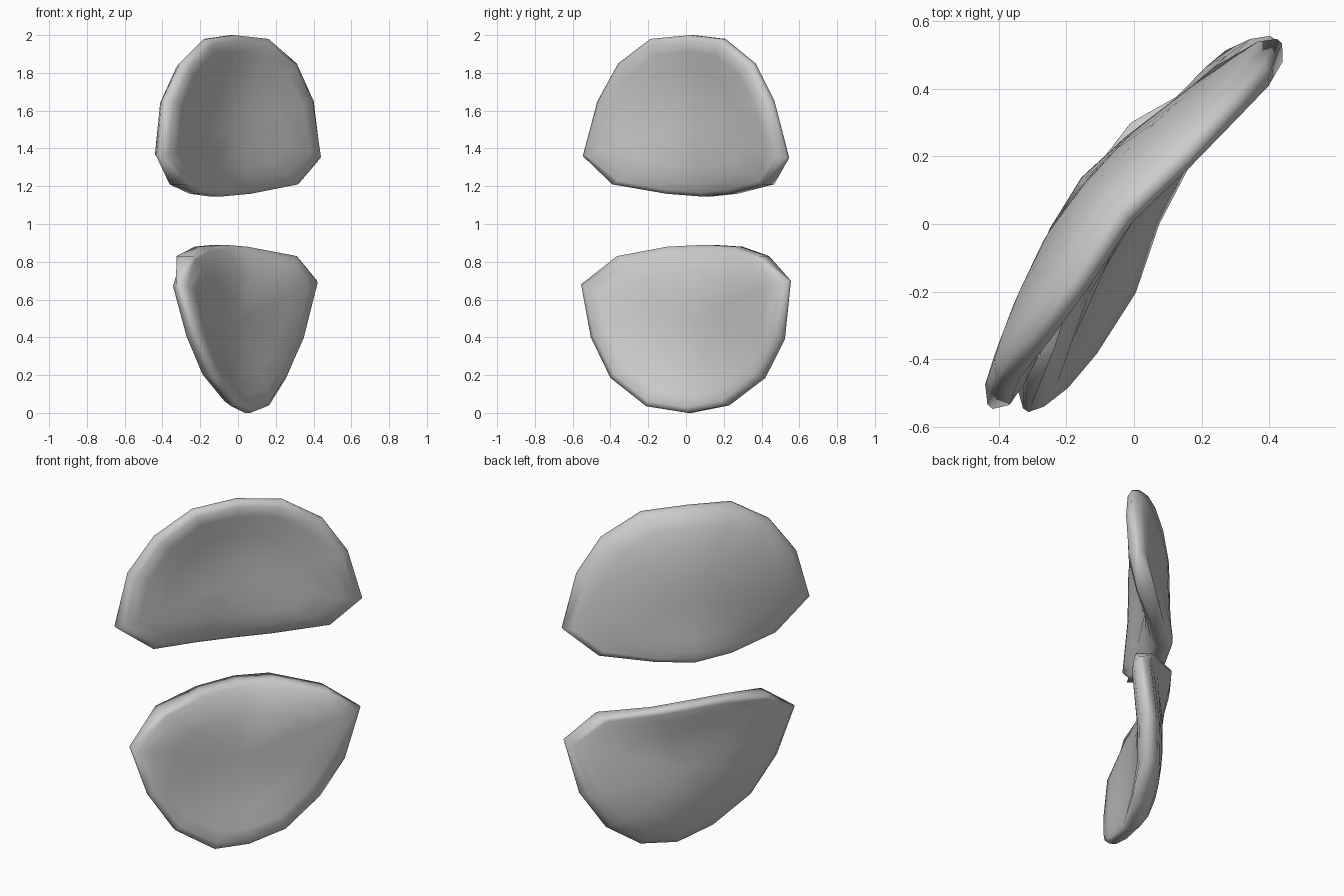
import bpy, bmesh
from mathutils import Vector

# rings from centre outwards: (radius fraction, half thickness or None = rim value)
RINGS = [(0.3, 0.066), (0.6, 0.064), (0.82, 0.06), (0.94, 0.047), (1.0, None)]


def curved_pad(name, centre, normal, bulge, rim):
    """Thick plate bowed across its width: rim points are (x, y, z, half thickness)."""
    c, n = Vector(centre), Vector(normal).normalized()
    across = n.cross(Vector((0, 0, 1)))
    bm = bmesh.new()
    rims = []
    for side in (1, -1):
        middle = bm.verts.new(c + n * (bulge + side * 0.066))
        prev = None
        for s, half in RINGS:
            ring = []
            for x, y, z, t in rim:
                d = Vector((x, y, z)) - c
                k = d.dot(n)
                bow = bulge * (1 - (s * d.dot(across) / 0.72) ** 2)
                depth = bow + (k - bow) * s ** 2.6
                h = t if half is None else half
                ring.append(bm.verts.new(c + (d - n * k) * s + n * (depth + side * h)))
            m = len(ring)
            for i in range(m):
                j = (i + 1) % m
                if prev:
                    bm.faces.new((prev[i], prev[j], ring[j], ring[i]))
                else:
                    bm.faces.new((middle, ring[j], ring[i]))
            prev = ring
        rims.append(prev)
    # edge band joining both skins
    a, b = rims
    for i in range(len(a)):
        j = (i + 1) % len(a)
        bm.faces.new((a[i], a[j], b[j], b[i]))
    bmesh.ops.recalc_face_normals(bm, faces=bm.faces)
    for f in bm.faces:
        f.smooth = True
    me = bpy.data.meshes.new(name)
    bm.to_mesh(me)
    bm.free()
    ob = bpy.data.objects.new(name, me)
    bpy.context.collection.objects.link(ob)
    return ob


# upper pad, rim from the crown clockwise
curved_pad("upper_pad", (0, 0, 1.5), (-0.77, 0.64, 0), 0.125, [
    (-0.03, 0.03, 2.0, 0.014), (0.15, 0.20, 1.98, 0.014), (0.30, 0.36, 1.85, 0.014),
    (0.39, 0.46, 1.65, 0.014), (0.43, 0.54, 1.35, 0.01), (0.28, 0.435, 1.21, 0.05),
    (0.04, 0.25, 1.16, 0.035), (-0.12, 0.11, 1.145, 0.035), (-0.23, -0.08, 1.16, 0.035),
    (-0.32, -0.355, 1.21, 0.055), (-0.425, -0.54, 1.36, 0.01), (-0.395, -0.46, 1.65, 0.014),
    (-0.30, -0.35, 1.85, 0.014), (-0.17, -0.18, 1.98, 0.014)])

# lower pad, rim from the bottom round to the thick top edge
curved_pad("lower_pad", (0.02, 0.01, 0.5), (-0.83, 0.557, 0), 0.085, [
    (0.05, 0.02, 0.0, 0.018), (0.15, 0.22, 0.04, 0.018), (0.24, 0.41, 0.185, 0.018),
    (0.33, 0.515, 0.39, 0.016), (0.41, 0.55, 0.70, 0.01), (0.275, 0.415, 0.83, 0.045),
    (0.02, 0.28, 0.88, 0.035), (-0.10, 0.125, 0.89, 0.035), (-0.20, -0.08, 0.88, 0.035),
    (-0.28, -0.335, 0.83, 0.055), (-0.32, -0.55, 0.68, 0.01), (-0.24, -0.495, 0.40, 0.016),
    (-0.145, -0.39, 0.185, 0.018), (-0.02, -0.20, 0.035, 0.018)])
